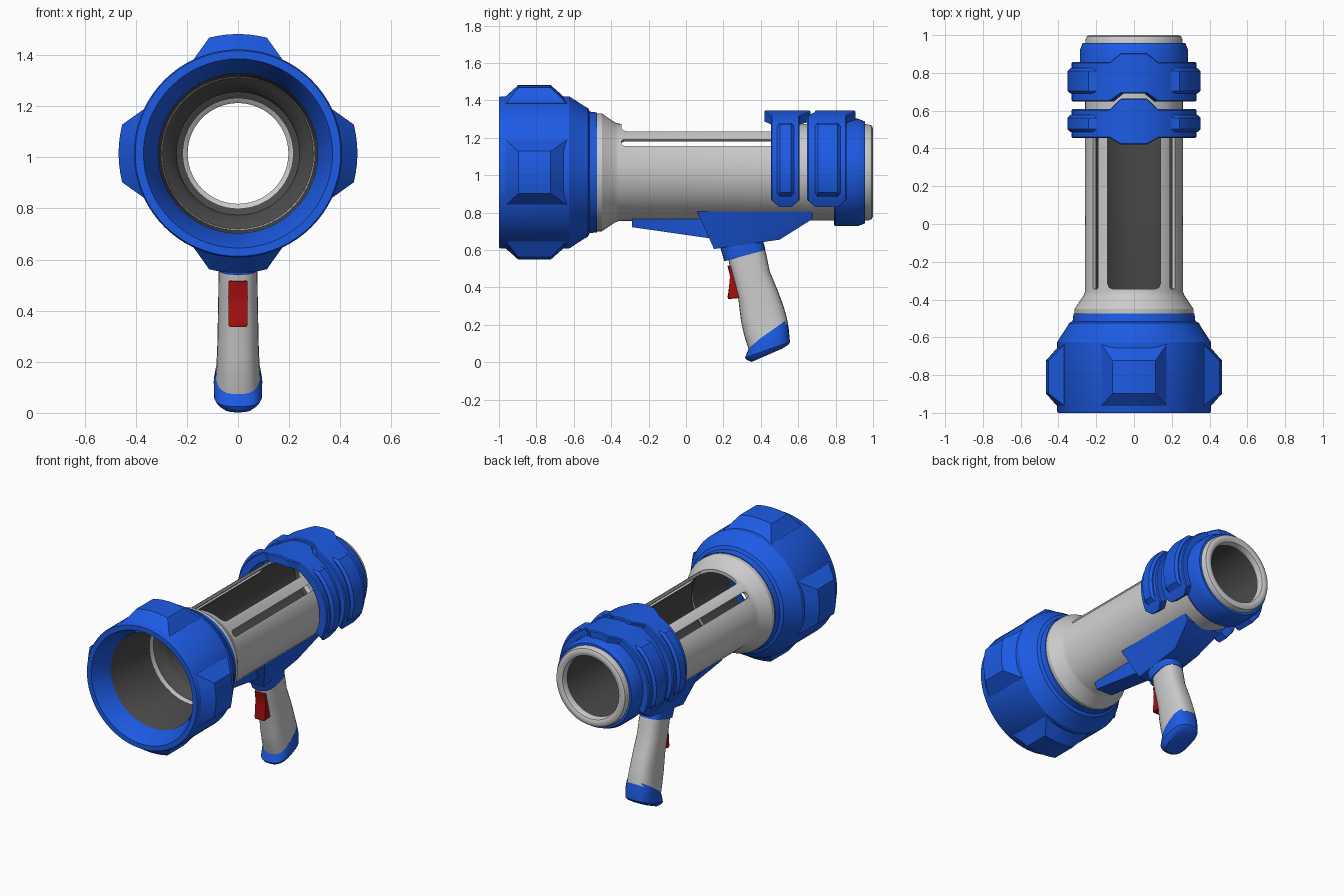
import bpy, bmesh
from math import sin, cos, radians, pi, copysign
from mathutils import Vector

if "Cube" in bpy.data.objects:
    bpy.data.objects.remove(bpy.data.objects["Cube"])

CZ = 1.015  # height of the barrel axis


def material(name, rgb):
    m = bpy.data.materials.new(name)
    m.diffuse_color = (*rgb, 1)
    m.use_nodes = True
    m.node_tree.nodes["Principled BSDF"].inputs["Base Color"].default_value = m.diffuse_color
    return m


GREY = material("grey", (0.6, 0.6, 0.6))
BLUE = material("blue", (0.012, 0.105, 0.78))
DARK = material("dark_inside", (0.07, 0.07, 0.07))
RED = material("red", (0.4, 0.005, 0.005))


def smooth(ob, angle=30):
    bpy.ops.object.select_all(action='DESELECT')
    ob.select_set(True)
    bpy.context.view_layer.objects.active = ob
    bpy.ops.object.shade_smooth_by_angle(angle=radians(angle))


def finish(name, bm, mats=()):
    bmesh.ops.recalc_face_normals(bm, faces=bm.faces)
    me = bpy.data.meshes.new(name)
    bm.to_mesh(me)
    bm.free()
    ob = bpy.data.objects.new(name, me)
    bpy.context.collection.objects.link(ob)
    for m in mats:
        me.materials.append(m)
    smooth(ob)
    return ob


def polar(y, r, deg):
    a = radians(deg)
    return (r * sin(a), y, CZ + r * cos(a))


def lathe(name, prof, mats, dark=(), n=72):
    """Closed (y, r) profile spun around the barrel axis."""
    bm = bmesh.new()
    rings = [[bm.verts.new(polar(y, r, 360 * i / n)) for y, r in prof] for i in range(n)]
    m = len(prof)
    for i in range(n):
        a, b = rings[i], rings[(i + 1) % n]
        for j in range(m):
            k = (j + 1) % m
            bm.faces.new((a[j], a[k], b[k], b[j])).material_index = int(j in dark)
    return finish(name, bm, mats)


def loft(bm, sections):
    rows = [[bm.verts.new(p) for p in s] for s in sections]
    for a, b in zip(rows, rows[1:]):
        for j in range(len(a)):
            k = (j + 1) % len(a)
            bm.faces.new((a[j], a[k], b[k], b[j]))
    bm.faces.new(rows[0])
    bm.faces.new(rows[-1])


def band(name, stations, r0, c, mat, turn=0):
    """Plate wrapped on the barrel; stations are (degrees, y0, y1, outer r)."""
    secs = []
    for i, (s, e) in enumerate(zip(stations, stations[1:])):
        steps = max(1, int((e[0] - s[0]) / 4))
        last = i == len(stations) - 2
        for t in range(steps + last):
            a, y0, y1, r = [p + (q - p) * t / steps for p, q in zip(s, e)]
            a += turn
            secs.append([polar(y0, r0, a), polar(y0, r - c, a), polar(y0 + c, r, a),
                         polar(y1 - c, r, a), polar(y1, r - c, a), polar(y1, r0, a)])
    bm = bmesh.new()
    loft(bm, secs)
    return finish(name, bm, [mat])


def mirrored(half):
    return [(-a, *rest) for a, *rest in half] + half[::-1]


def hull(name, pts, mat):
    """Convex body from (half width, y, z) points."""
    bm = bmesh.new()
    for w, y, z in pts:
        for s in (-1, 1):
            bm.verts.new((s * w, y, z))
    bmesh.ops.convex_hull(bm, input=bm.verts)
    return finish(name, bm, [mat])


def oval_loft(name, secs, mat, power=0.75, n=28):
    """Sections are (front y, front z, back y, back z, half width)."""
    rows = []
    for fy, fz, by, bz, w in secs:
        row = []
        for i in range(n):
            t = 2 * pi * i / n
            u = copysign(abs(cos(t)) ** power, cos(t)) / 2 + 0.5
            x = w * copysign(abs(sin(t)) ** power, sin(t))
            row.append((x, fy + (by - fy) * u, fz + (bz - fz) * u))
        rows.append(row)
    bm = bmesh.new()
    loft(bm, rows)
    return finish(name, bm, [mat])


def cut(ob, cutter):
    mod = ob.modifiers.new("cut", 'BOOLEAN')
    mod.operation, mod.solver, mod.object = 'DIFFERENCE', 'EXACT', cutter
    bpy.context.view_layer.objects.active = ob
    bpy.ops.object.modifier_apply(modifier=mod.name)
    bpy.data.objects.remove(cutter)
    smooth(ob)


def slot_cutter(half_w, y0, y1, r0, r1, deg, c):
    """Radial prism with clipped corners."""
    outline = [(-half_w, y0 + c), (-half_w + c * .3, y0 + c * .3), (-half_w + c, y0),
               (half_w - c, y0), (half_w - c * .3, y0 + c * .3), (half_w, y0 + c),
               (half_w, y1), (-half_w, y1)]
    a = radians(deg)
    bm = bmesh.new()
    loft(bm, [[(u * cos(a) + r * sin(a), y, CZ - u * sin(a) + r * cos(a))
               for u, y in outline] for r in (r0, r1)])
    ob = finish("slot_cutter", bm)
    ob.hide_render = True
    return ob


# Barrel with flared front, rounded rear lip and dark inside
barrel = lathe("barrel", [
    (-.49, .30), (-.49, .315), (-.45, .315), (-.38, .268), (-.36, .26), (.94, .258),
    (.975, .257), (.993, .25), (1.0, .235), (1.0, .22), (.993, .205), (.975, .197),
    (.955, .197), (.94, .215), (.93, .24), (-.39, .24), (-.42, .25), (-.46, .295)],
    [GREY, DARK], dark=(13, 14, 15, 16))
cut(barrel, slot_cutter(.14, -.345, .52, .1, .4, 0, .03))
for s in (-1, 1):
    cut(barrel, slot_cutter(.022, -.345, .52, .15, .4, s * 52, .015))

# Front bell with funnel mouth and four grip lugs
lathe("front_bell", [
    (-1, .37), (-1, .402), (-.99, .407), (-.625, .407), (-.545, .355), (-.525, .345),
    (-.515, .325), (-.475, .32), (-.475, .30), (-.88, .312)], [BLUE, DARK], dark=(8,))
lug = mirrored([(25, -.97, -.63, .408), (14, -.97, -.65, .467)])
lug = [(a, y0, y1, r) for a, y0, y1, r in lug]
for i in range(4):
    secs = []
    for a, y0, y1, r in [lug[0]] + [(-14 + 4 * k, -.97, -.65, .467) for k in range(8)] + [lug[-1]]:
        in_y = (r - .4) * 1.1
        secs.append([polar(y0, .38, a + 90 * i), polar(y0, .402, a + 90 * i),
                     polar(y0 + in_y, r, a + 90 * i), polar(y1 - in_y, r, a + 90 * i),
                     polar(y1, .402, a + 90 * i), polar(y1, .38, a + 90 * i)])
    bm = bmesh.new()
    loft(bm, secs)
    finish("bell_lug_%d" % i, bm, [BLUE])

# Rear collar
lathe("rear_collar", [(.79, .25), (.79, .28), (.80, .287), (.92, .287), (.945, .277),
                      (.957, .272), (.957, .25)], [BLUE])

# Two open clamp rings with top tabs and raised side ribs
for name, side, tab, rib in (("front_clamp", (.455, .608), (.42, .665), (.487, .577)),
                             ("rear_clamp", (.648, .858), (.69, .905), (.69, .825))):
    half = [(124, side[0] + .04, side[1] - .04, .33), (117, *side, .33),
            (23, *side, .33), (12, *tab, .332)]
    band(name, mirrored(half), .277, .006, BLUE)
    for s in (0, 1):
        st = [(36, *rib, .328), (43, *rib, .352), (108, *rib, .352), (114, *rib, .328)]
        if s:
            st = [(-a, *r) for a, *r in st[::-1]]
        band("%s_rib_%d" % (name, s), st, .31, .015, BLUE)

# Saddle under the barrel, hollowed to fit it, and forward fin
saddle = hull("saddle", [(.155, .055, .815), (.155, .675, .815), (.13, .675, .765),
                         (.085, .5, .655), (.085, .15, .605)], BLUE)
bm = bmesh.new()
loft(bm, [[polar(y, .25, i * 7.5) for i in range(48)] for y in (-.2, .9)])
cut(saddle, finish("saddle_cutter", bm))
hull("saddle_fin", [(.075, -.29, .77), (.06, -.29, .722), (.06, .13, .662), (.075, .13, .77)], BLUE)

# Grip with neck collar and end cap
oval_loft("grip_neck", [(.18, .62, .405, .68, .085), (.19, .59, .412, .65, .085),
                        (.205, .54, .425, .60, .08)], BLUE)
oval_loft("grip", [(.225, .56, .415, .62, .075), (.232, .52, .43, .575, .076),
                   (.25, .45, .448, .485, .077), (.28, .335, .488, .39, .079),
                   (.294, .22, .518, .31, .081), (.312, .14, .535, .255, .084),
                   (.335, .07, .545, .21, .088)], GREY)
oval_loft("grip_cap", [(.337, .085, .540, .228, .088), (.332, .065, .549, .18, .095),
                       (.316, .025, .556, .108, .094), (.325, .012, .548, .094, .085),
                       (.352, .002, .515, .073, .065)], BLUE)

# Trigger
outline = [(.222, .515), (.255, .52), (.27, .47), (.30, .44), (.30, .345),
           (.225, .337), (.222, .35), (.238, .42), (.235, .46)]
bm = bmesh.new()
loft(bm, [[(x, y, z) for y, z in outline] for x in (-.037, .037)])
bmesh.ops.bevel(bm, geom=[e for e in bm.edges if abs(e.verts[0].co.x - e.verts[1].co.x) < .01],
                offset=.006, segments=2, affect='EDGES', profile=.5)
finish("trigger", bm, [RED])
